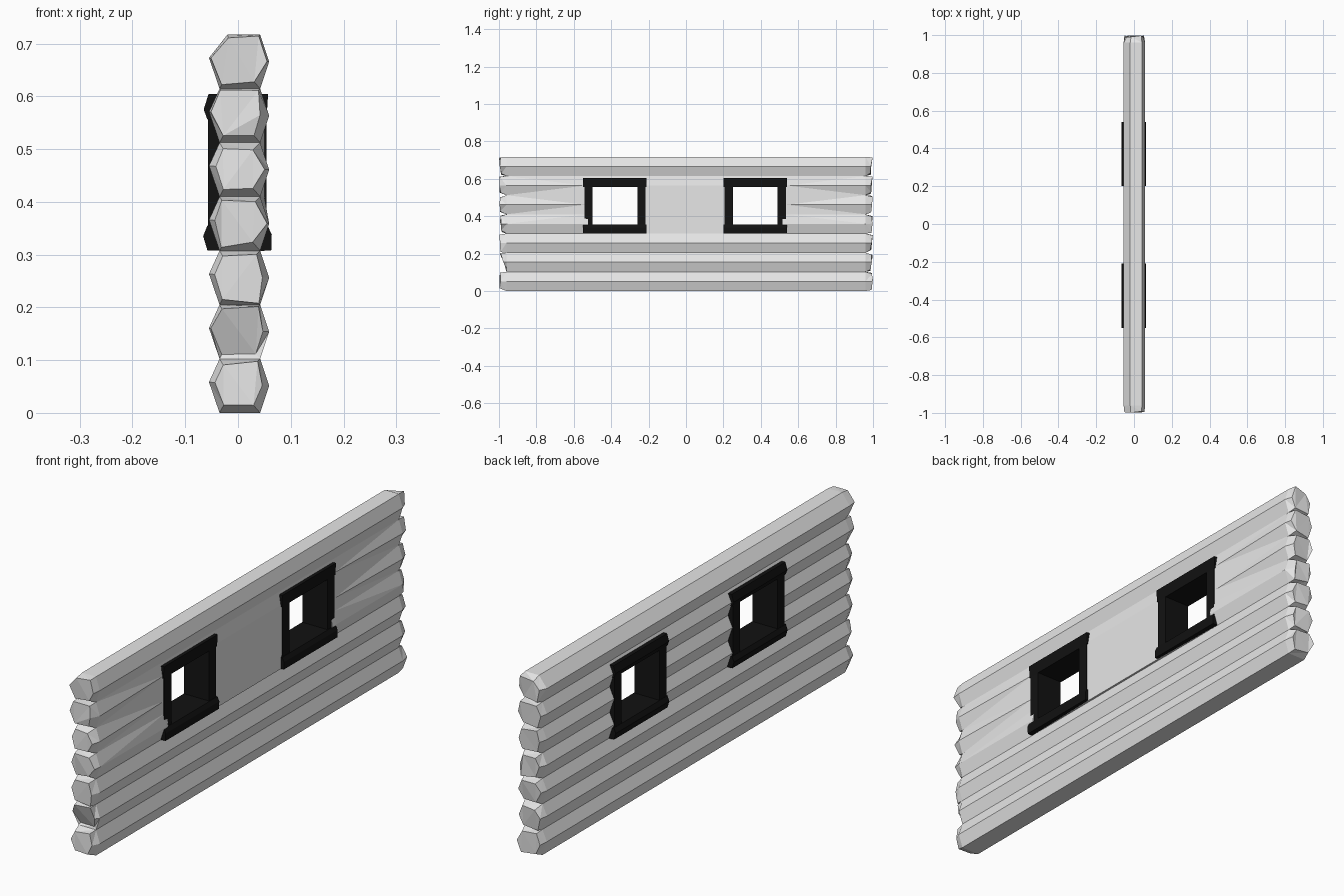
import bpy, bmesh, random
from mathutils import Vector

random.seed(4)
old = bpy.data.objects.get("Cube")
if old:
    bpy.data.objects.remove(old, do_unlink=True)


def material(name, value):
    m = bpy.data.materials.new(name)
    m.use_nodes = True
    m.diffuse_color = (value, value, value, 1)
    m.node_tree.nodes["Principled BSDF"].inputs["Base Color"].default_value = (value, value, value, 1)
    return m


pale = material("pale_log", 0.8)
black = material("black_frame", 0.006)


def finish(name, bm, mat):
    bmesh.ops.recalc_face_normals(bm, faces=bm.faces)
    mesh = bpy.data.meshes.new(name)
    bm.to_mesh(mesh)
    bm.free()
    mesh.materials.append(mat)
    ob = bpy.data.objects.new(name, mesh)
    bpy.context.collection.objects.link(ob)
    return ob


def add_box(bm, lo, hi):
    lo, hi = Vector(lo), Vector(hi)
    made = bmesh.ops.create_cube(bm, size=1)["verts"]
    for v in made:
        v.co = (lo + hi) / 2 + v.co * (hi - lo)
    return made


H = 0.717 / 7       # height of one log
FLAT = 0.05         # planed face around the windows
PROFILE = [(-0.035, 0), (0.042, 0), (0.059, 0.5), (0.042, 1), (-0.035, 1), (-0.055, 0.57)]
WINDOWS = {"front": (-0.55, -0.21), "back": (0.20, 0.54)}


def profile(i, y):
    """Six-sided section of log i, planed flat on +x near the windows."""
    pts = [[x, (t + i) * H] for x, t in PROFILE]
    if i == 6:
        pts[4][0] = -0.02
    between, near = abs(y) < 0.3, abs(y) < 0.6
    planed = []
    if i == 3 and near:
        planed = [1, 2, 3] if between else [3]
    elif i == 4 and near:
        planed = [1, 2, 3]
    elif i == 5 and near:
        planed = [1, 2]
    for k in planed:
        pts[k][0] = FLAT
    return [Vector((x, y, z)) for x, z in pts]


def log(i):
    bm = bmesh.new()
    rings = []
    for y in (-0.96, -0.54, -0.215, 0.205, 0.54, 0.96):
        rings.append([bm.verts.new(p) for p in profile(i, y)])
    # rough-hewn ends, chamfered and slightly tilted
    caps = []
    for side in (-1, 1):
        centre = Vector((-0.006, side, (i + 0.54) * H))
        slope = 0.045 if (i == 1 and side < 0) else random.uniform(0, 0.012)
        ring = []
        for p in profile(i, side):
            q = centre + (p - centre) * random.uniform(0.7, 0.95)
            q.y -= side * (slope * (1 - (q.z - i * H) / H) + random.uniform(0, 0.008))
            ring.append(bm.verts.new(q))
        caps.append(ring)
    rings = [caps[0]] + rings + [caps[1]]
    for a, b in zip(rings, rings[1:]):
        for k in range(6):
            n = (k + 1) % 6
            bm.faces.new((a[k], a[n], b[n], b[k]))
    for ring in caps:
        bm.faces.new(ring)
    bmesh.ops.triangulate(bm, faces=[f for f in bm.faces])
    return finish(f"log_{i + 1}", bm, pale)


logs = [log(i) for i in range(7)]

# window openings cut through the middle logs
bm = bmesh.new()
for y0, y1 in WINDOWS.values():
    add_box(bm, (-0.2, y0 + 0.025, 0.335), (0.2, y1 - 0.025, 0.58))
cutter = finish("opening_cutter", bm, black)
cutter.hide_render = True
for ob in logs[3:6]:
    mod = ob.modifiers.new("openings", "BOOLEAN")
    mod.operation = "DIFFERENCE"
    mod.solver = "EXACT"
    mod.object = cutter
    bpy.context.view_layer.objects.active = ob
    bpy.ops.object.modifier_apply(modifier=mod.name)
bpy.data.objects.remove(cutter, do_unlink=True)


def beam(name, y0, y1, section):
    """Horizontal frame member: an (x, z) section run along y."""
    bm = bmesh.new()
    a, b = ([bm.verts.new((x, y, z)) for x, z in section] for y in (y0, y1))
    bm.faces.new(a)
    bm.faces.new(b)
    n = len(section)
    for k in range(n):
        bm.faces.new((a[k], a[(k + 1) % n], b[(k + 1) % n], b[k]))
    finish(name, bm, black)


# window frames: sill, header and two jambs each
for place, (y0, y1) in WINDOWS.items():
    beam(place + "_sill", y0, y1, [(-0.058, 0.308), (0.063, 0.308), (0.064, 0.338), (0.056, 0.355),
                                   (-0.058, 0.355), (-0.066, 0.335)])
    beam(place + "_header", y0, y1, [(-0.058, 0.556), (0.054, 0.556), (0.057, 0.604),
                                     (-0.056, 0.604), (-0.065, 0.575)])
    for side, a, b in (("front", y0 + 0.006, y0 + 0.05), ("back", y1 - 0.05, y1 - 0.006)):
        bm = bmesh.new()
        add_box(bm, (-0.057, a, 0.34), (0.054, b, 0.57))
        finish(f"{place}_{side}_jamb", bm, black)
